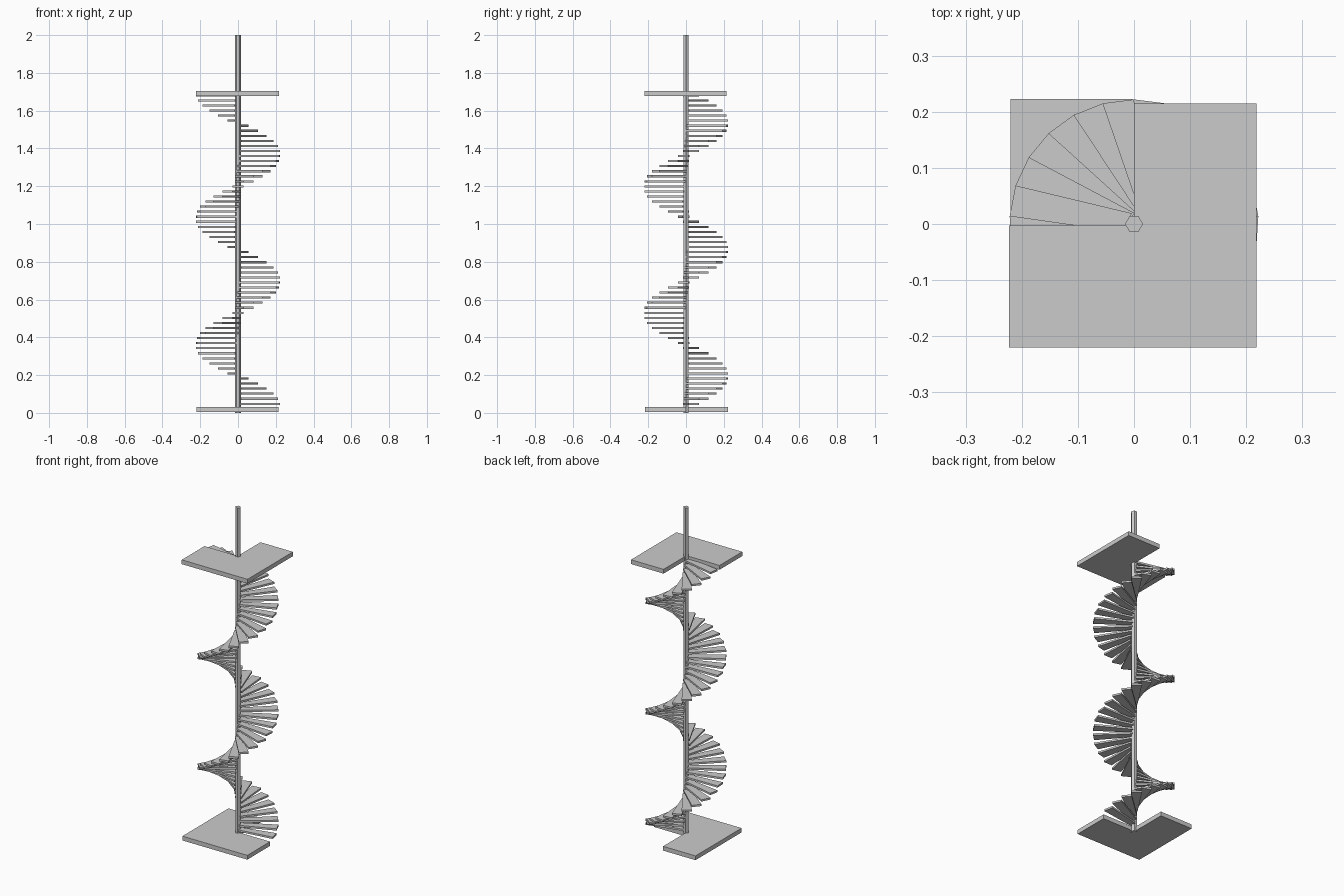
import bpy, bmesh, math

if "Cube" in bpy.data.objects:
    bpy.data.objects.remove(bpy.data.objects["Cube"])

def prism(name, outline, z0, z1):
    """Extrude a flat outline from z0 to z1."""
    bm = bmesh.new()
    face = bm.faces.new([bm.verts.new((x, y, z0)) for x, y in outline])
    ext = bmesh.ops.extrude_face_region(bm, geom=[face])
    top = [v for v in ext["geom"] if isinstance(v, bmesh.types.BMVert)]
    bmesh.ops.translate(bm, verts=top, vec=(0, 0, z1 - z0))
    bmesh.ops.recalc_face_normals(bm, faces=bm.faces)
    mesh = bpy.data.meshes.new(name)
    bm.to_mesh(mesh)
    bm.free()
    ob = bpy.data.objects.new(name, mesh)
    bpy.context.collection.objects.link(ob)
    return ob

# Hexagonal centre pole
R_POLE = 0.016
prism("centre_pole", [(R_POLE * math.cos(math.radians(60 * i)),
                       R_POLE * math.sin(math.radians(60 * i))) for i in range(6)], 0, 2)

# L-shaped landings: the lower one is the upper one turned a quarter
landing = [(-0.223, -0.22), (0.218, -0.22), (0.218, 0.215),
           (0, 0.215), (0, -0.003), (-0.223, -0.003)]
prism("upper_landing", landing, 1.678, 1.704)
prism("lower_landing", [(y, -x) for x, y in landing], 0.004, 0.03)

# Tapered treads climbing two and a half turns
STEPS, TURN, RISE, R_OUT = 62, math.radians(14.4), 0.02677, 0.222
x_out, half_out = R_OUT * math.cos(TURN / 2), R_OUT * math.sin(TURN / 2)
x_in, half_in = 0.008, 0.018
tread = [(x_in, -half_in), (x_out, -half_out), (x_out, half_out), (x_in, half_in)]
first = prism("tread_00", tread, -0.0055, 0.0055)
for k in range(STEPS):
    ob = first
    if k:
        ob = bpy.data.objects.new(f"tread_{k:02d}", first.data)
        bpy.context.collection.objects.link(ob)
    ob.location.z = 0.048 + RISE * k
    ob.rotation_euler.z = math.radians(10.8) + TURN * k
